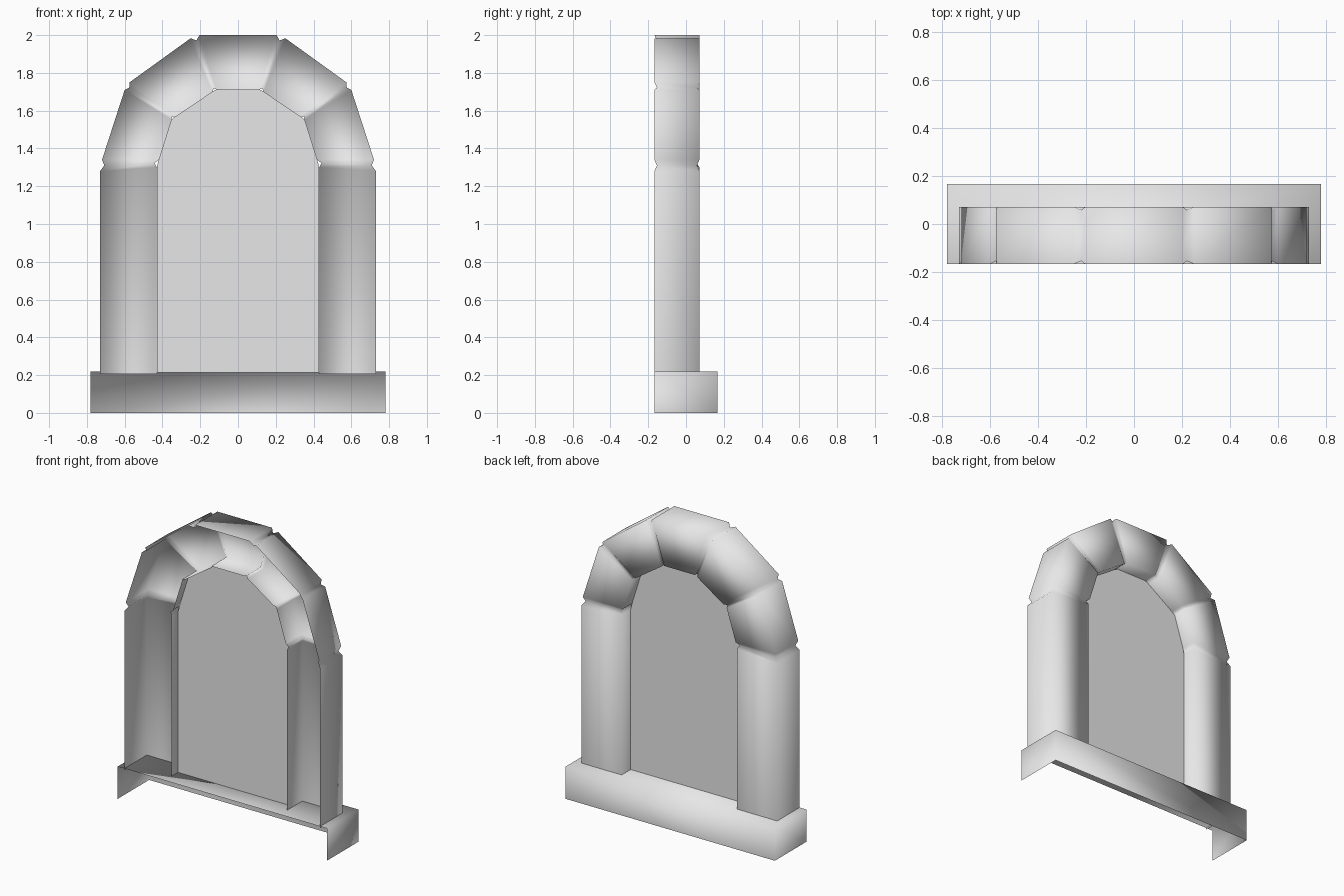
import bpy
import bmesh

cube = bpy.data.objects.get("Cube")
if cube:
    bpy.data.objects.remove(cube, do_unlink=True)

grey = bpy.data.materials.new("plain_grey")
grey.use_nodes = True
COLOUR = (0.8, 0.8, 0.8, 1)
grey.diffuse_color = COLOUR
for node in grey.node_tree.nodes:
    if node.type == 'BSDF_PRINCIPLED':
        node.inputs["Base Color"].default_value = COLOUR


def add_object(name, bm, smooth):
    for face in bm.faces:
        face.smooth = smooth
    mesh = bpy.data.meshes.new(name)
    bm.to_mesh(mesh)
    bm.free()
    mesh.materials.append(grey)
    obj = bpy.data.objects.new(name, mesh)
    bpy.context.collection.objects.link(obj)
    return obj


# Depths of the open-fronted frame shell and the pane
FRONT, BACK, INNER_FRONT, PANE_Y = -0.167, 0.071, -0.092, -0.025
NOTCH = 0.013

# Half of the arch: outer x, outer z, inner x, inner z, whether a joint notch
half = [
    (-0.73, 0.207, -0.43, 0.207, False),
    (-0.73, 1.28, -0.43, 1.30, False),
    (-0.708, 1.31, -0.442, 1.322, True),
    (-0.72, 1.34, -0.42, 1.34, False),
    (-0.60, 1.71, -0.353, 1.553, False),
    (-0.576, 1.722, -0.349, 1.568, True),
    (-0.574, 1.75, -0.33, 1.57, False),
    (-0.251, 1.983, -0.137, 1.70, False),
    (-0.22, 1.972, -0.127, 1.719, True),
    (-0.204, 2.0, -0.114, 1.712, False),
]
arch = half + [(-ox, oz, -ix, iz, n) for ox, oz, ix, iz, n in reversed(half)]

# Frame: three-sided section swept up one pillar, over the arch and down
bm = bmesh.new()
rings = []
for ox, oz, ix, iz, notched in arch:
    d = NOTCH if notched else 0
    section = [(ox, FRONT + d, oz), (ox, BACK - d, oz),
               (ix, BACK - d, iz), (ix, INNER_FRONT, iz)]
    rings.append([bm.verts.new(p) for p in section])
for a, b in zip(rings, rings[1:]):
    for j in range(3):
        bm.faces.new((a[j], b[j], b[j + 1], a[j + 1]))
add_object("arched_frame", bm, True)

# Pane: one flat sheet filling the opening
bm = bmesh.new()
bm.faces.new([bm.verts.new((ix, PANE_Y, max(iz, 0.215)))
              for ox, oz, ix, iz, notched in arch if not notched])
add_object("window_pane", bm, False)

# Sill: box without its front and bottom
bm = bmesh.new()
bmesh.ops.create_cube(bm, size=1)
bm.normal_update()
hidden = [f for f in bm.faces if f.normal.y < -0.5 or f.normal.z < -0.5]
bmesh.ops.delete(bm, geom=hidden, context='FACES')
bmesh.ops.scale(bm, vec=(1.56, 0.334, 0.218), verts=bm.verts)
bmesh.ops.translate(bm, vec=(0, 0, 0.109), verts=bm.verts)
add_object("window_sill", bm, True)
